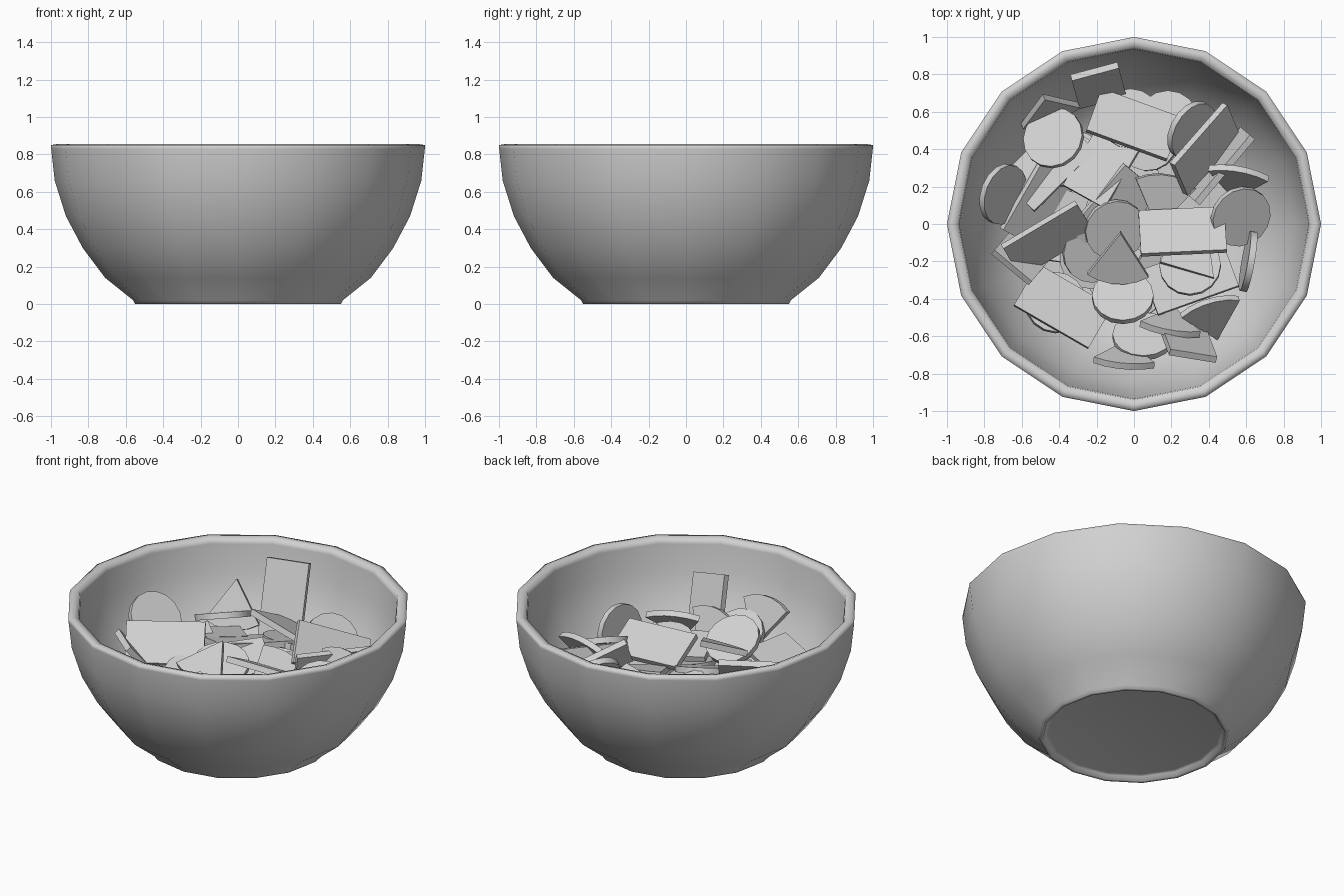
import bpy, bmesh, math, random
from mathutils import Matrix, Vector

if "Cube" in bpy.data.objects:
    bpy.data.objects.remove(bpy.data.objects["Cube"], do_unlink=True)

# One plain grey for bowl and pieces
grey = bpy.data.materials.new("light_grey")
grey.use_nodes = True
grey.diffuse_color = (0.64, 0.64, 0.64, 1)
grey.node_tree.nodes["Principled BSDF"].inputs["Base Color"].default_value = (0.64, 0.64, 0.64, 1)

SIDES = 16
THICK = 0.036


def finish(bm, name, smooth_angle):
    """Turn a bmesh into a grey object, smooth below the given edge angle."""
    bmesh.ops.recalc_face_normals(bm, faces=bm.faces)
    mesh = bpy.data.meshes.new(name)
    bm.to_mesh(mesh)
    bm.free()
    mesh.materials.append(grey)
    obj = bpy.data.objects.new(name, mesh)
    bpy.context.collection.objects.link(obj)
    bpy.ops.object.select_all(action="DESELECT")
    obj.select_set(True)
    bpy.context.view_layer.objects.active = obj
    bpy.ops.object.shade_smooth_by_angle(angle=math.radians(smooth_angle))
    return obj


def lathe(profile, name):
    """Spin a profile of (radius, height) points around the vertical axis."""
    bm = bmesh.new()
    verts = [bm.verts.new((r, 0, z)) for r, z in profile]
    edges = [bm.edges.new(pair) for pair in zip(verts, verts[1:])]
    bmesh.ops.spin(bm, geom=verts + edges, cent=(0, 0, 0), axis=(0, 0, 1),
                   angle=math.tau, steps=SIDES, use_duplicate=False)
    bmesh.ops.remove_doubles(bm, verts=bm.verts, dist=0.0005)
    return finish(bm, name, 180)


# Bowl: recessed foot, outer wall, rounded rim, inner wall and floor
lathe([(0, 0.03), (0.5, 0.03), (0.52, 0.025), (0.53, 0), (0.55, 0), (0.56, 0.02),
       (0.71, 0.14), (0.83, 0.3), (0.92, 0.47), (0.98, 0.66), (0.999, 0.83), (1, 0.85),
       (0.97, 0.855), (0.94, 0.845), (0.935, 0.82),
       (0.92, 0.66), (0.86, 0.48), (0.77, 0.32), (0.65, 0.18), (0.5, 0.09),
       (0, 0.09)], "bowl")


def arc(radius, start, end, steps):
    angles = [math.radians(start + (end - start) * i / steps) for i in range(steps + 1)]
    return [(radius * math.cos(a), radius * math.sin(a)) for a in angles]


# Outlines of the three kinds of piece
OUTLINES = {
    "tile": [(-0.23, -0.13), (0.23, -0.13), (0.23, 0.13), (-0.23, 0.13)],
    "disc": arc(0.165, 0, 360, SIDES)[:-1],
    "wedge": [(-0.15, 0)] + [(x - 0.15, y) for x, y in arc(0.3, -33, 33, 5)],
}


def piece(kind, name, x, y, z, heading, lean, tilt):
    """Place a flat piece: turn it to its heading, then tip its face toward lean."""
    bm = bmesh.new()
    face = bm.faces.new([bm.verts.new((px, py, -THICK / 2)) for px, py in OUTLINES[kind]])
    top = bmesh.ops.extrude_face_region(bm, geom=[face])["geom"]
    bmesh.ops.translate(bm, vec=(0, 0, THICK),
                        verts=[g for g in top if isinstance(g, bmesh.types.BMVert)])
    a = math.radians(lean)
    axis = Vector((-math.sin(a), math.cos(a), 0))
    obj = finish(bm, name, 33)
    obj.matrix_world = (Matrix.Translation((x, y, z))
                        @ Matrix.Rotation(math.radians(tilt), 4, axis)
                        @ Matrix.Rotation(math.radians(heading), 4, "Z"))


# Visible pieces: x, y, z, heading, lean direction, tilt
TILES = [
    (-.46, -.08, .52, 31, -60, 46), (.26, -.04, .52, 3, 90, 27),
    (0, .53, .5, -20, 70, 25), (-.38, -.44, .45, -30, 60, 12),
    (.38, .4, .51, 38, -25, 55), (.46, .31, .45, 50, 140, 75),
    (-.19, .74, .56, -75, -75, 70), (.28, -.61, .5, 90, 75, 68),
    (-.15, .34, .45, 60, 120, 15), (-.11, .07, .44, 50, -45, 25),
    (.3, -.29, .41, 20, 90, 12), (-.5, .12, .4, 60, -30, 35),
    (-.56, -.12, .37, 50, 50, 50), (-.46, .32, .42, 45, 120, 12),
]
DISCS = [
    (-.06, -.39, .5, 0, 90, 35), (-.43, .46, .5, 0, 135, 25),
    (.31, .5, .52, 0, -30, 52), (-.7, .16, .52, 0, -20, 50),
    (.57, .04, .48, 0, -45, 30), (.3, -.22, .46, 0, 100, 15),
    (.18, .55, .42, 0, 100, 15), (-.1, -.03, .46, 0, -60, 22),
    (-.42, -.42, .39, 0, 60, 15), (-.02, .56, .41, 0, 90, 15),
    (-.22, -.15, .41, 0, -45, 20), (.05, -.6, .42, 0, 90, 45),
    (.61, -.2, .45, 0, 170, 84),
]
WEDGES = [
    (-.08, -.18, .55, -93, -90, 25), (-.05, -.7, .5, -95, 85, 66),
    (.2, -.52, .43, -100, 80, 65), (.55, .22, .48, 80, -100, 60),
    (.42, -.51, .43, 105, -70, 48), (.15, .12, .45, 80, -60, 15),
    (.33, -.18, .48, 130, 90, 15), (-.28, .28, .42, 30, 120, 15),
    (-.46, .62, .5, -70, -70, 65),
]
for kind, places in (("tile", TILES), ("disc", DISCS), ("wedge", WEDGES)):
    for i, place in enumerate(places):
        piece(kind, f"{kind}_{i + 1}", *place)

# Buried pieces that fill the bowl under the visible ones
random.seed(4)
for i in range(36):
    z = 0.15 + 0.22 * i / 35
    angle = i * 2.4
    radius = (0.12 + 1.0 * z) * math.sqrt(random.uniform(0.1, 1))
    kind = random.choice(list(OUTLINES))
    piece(kind, f"buried_{kind}_{i + 1}", radius * math.cos(angle), radius * math.sin(angle), z,
          random.uniform(0, 360), random.uniform(0, 360), random.uniform(0, 16))
